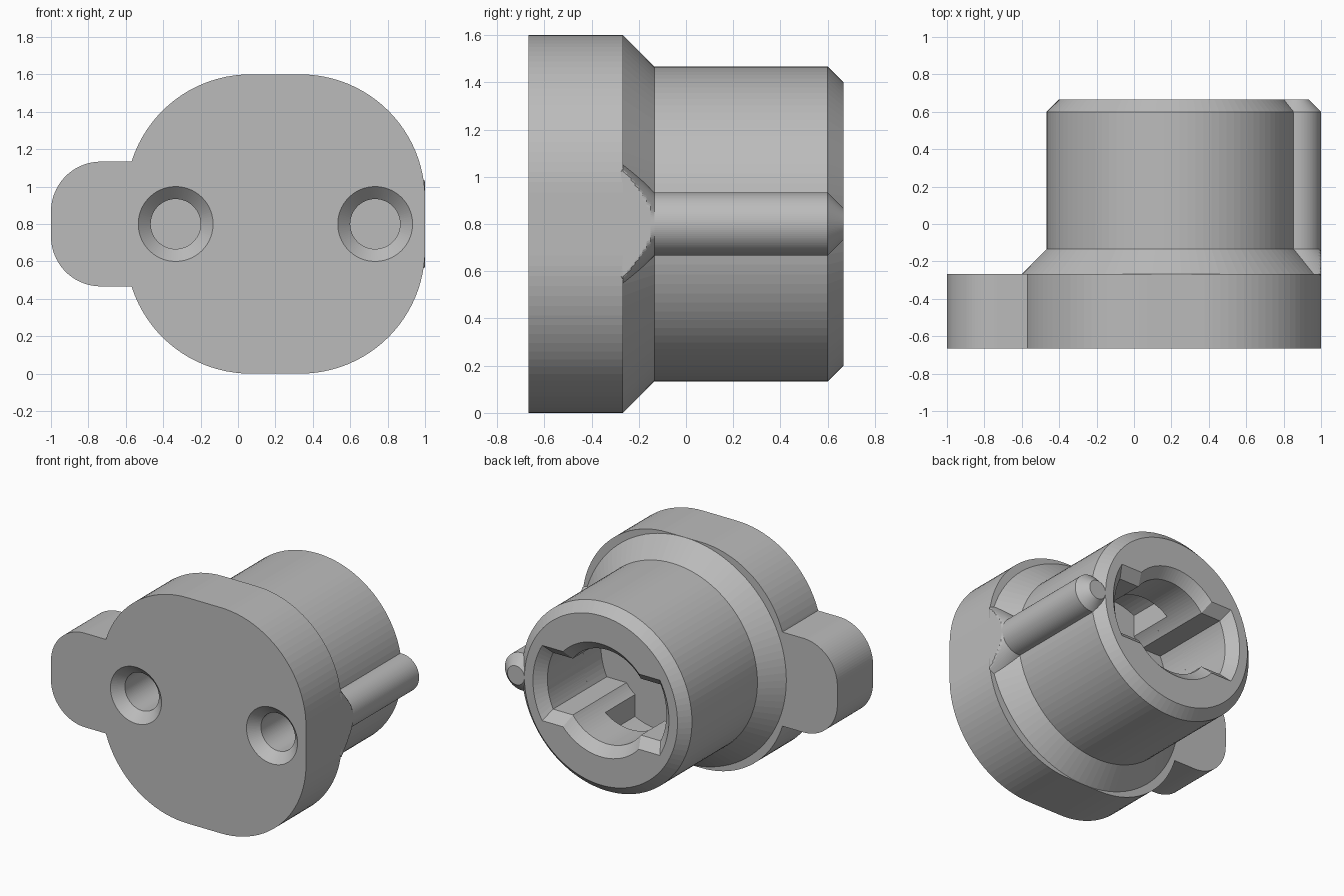
import bpy, bmesh
from math import sin, cos, asin, pi

U = 1 / 15           # base module of the part
CX, CZ = 3 * U, 12 * U   # axis of the barrel

if "Cube" in bpy.data.objects:
    bpy.data.objects.remove(bpy.data.objects["Cube"], do_unlink=True)

grey = bpy.data.materials.new("plain_grey")
grey.use_nodes = True
grey.diffuse_color = (0.5, 0.5, 0.5, 1)
grey.node_tree.nodes["Principled BSDF"].inputs["Base Color"].default_value = grey.diffuse_color


def arc(cx, cz, r, a0, a1, n):
    step = (a1 - a0) / n
    return [(cx + r * cos(a0 + i * step), cz + r * sin(a0 + i * step)) for i in range(n + 1)]


def circle(cx, cz, r, n=96, x_max=9):
    return [(min(x, x_max), z) for x, z in arc(cx, cz, r, 0, 2 * pi, n)[:-1]]


def rounded_rect(cx, cz, hx, hz, r):
    pts = []
    for k, (sx, sz) in enumerate([(1, 1), (-1, 1), (-1, -1), (1, -1)]):
        pts += arc(cx + sx * (hx - r), cz + sz * (hz - r), r, k * pi / 2, (k + 1) * pi / 2, 24)
    return pts


def two_fold(half):
    """Complete an outline with its half-turn copy around the barrel axis."""
    return half + [(2 * CX - x, 2 * CZ - z) for x, z in half]


def key_outline(grow=0.0):
    """Round bore with a wing on each side."""
    rc, rw, h = 5 * U + grow, 7 * U + grow, 3 * U + grow
    a, b = asin(h / rw), asin(h / rc)
    return two_fold(arc(CX, CZ, rw, -a, a, 16) + arc(CX, CZ, rc, b, pi - b, 28))


def turn_outline():
    """Bore in which the wings can turn a quarter up to their stops."""
    a, b = asin(3 / 7), asin(3 / 5)
    return two_fold(arc(CX, CZ, 7 * U, -a, pi / 2 + a, 36)
                    + arc(CX, CZ, 5 * U, pi / 2 + b, pi - b, 6))


def loft(name, sections):
    """Solid through matching outlines (y, points) along y."""
    bm = bmesh.new()
    rings = [[bm.verts.new((x, y, z)) for x, z in pts] for y, pts in sections]
    n = len(rings[0])
    for low, high in zip(rings, rings[1:]):
        for i in range(n):
            j = (i + 1) % n
            bm.faces.new((low[i], low[j], high[j], high[i]))
    bm.faces.new(rings[0])
    bm.faces.new(rings[-1])
    bmesh.ops.recalc_face_normals(bm, faces=bm.faces)
    mesh = bpy.data.meshes.new(name)
    bm.to_mesh(mesh)
    bm.free()
    mesh.materials.append(grey)
    obj = bpy.data.objects.new(name, mesh)
    bpy.context.collection.objects.link(obj)
    return obj


def combine(target, tool, operation):
    mod = target.modifiers.new(tool.name, 'BOOLEAN')
    mod.operation, mod.object, mod.solver = operation, tool, 'EXACT'
    bpy.context.view_layer.objects.active = target
    bpy.ops.object.modifier_apply(modifier=mod.name)
    bpy.data.objects.remove(tool, do_unlink=True)


def prism(name, outline, y0, y1):
    return loft(name, [(y0, outline), (y1, outline)])


def turned(name, cx, profile, x_max=9):
    return loft(name, [(y * U, circle(cx, CZ, r * U, x_max=x_max)) for y, r in profile])


# Flange with side tab
housing = prism("socket_housing", rounded_rect(CX, CZ, 12 * U, 12 * U, 10 * U), -10 * U, -4 * U)
tab = prism("side_tab", rounded_rect(-8 * U, CZ, 7 * U, 5 * U, 4 * U), -10 * U, -4 * U)

# Barrel with flared foot and chamfered end
barrel = turned("barrel", CX, [(-6, 9), (-4, 12), (-2, 10), (9, 10), (10, 9)])

# Locating pin, its flared foot trimmed flush with the flange side
foot = [(-4 + i / 4, 4 - i / 4) for i in range(9)]
pin = turned("locating_pin", 13 * U, [(-6, 1.5)] + foot + [(9, 2), (10, 1)], x_max=15 * U)

for part in (tab, barrel, pin):
    combine(housing, part, 'UNION')

# Keyed socket: chamfered mouth, straight bore, turning chamber
mouth = loft("key_bore", [(3 * U, key_outline()), (9 * U, key_outline()),
                          (10.5 * U, key_outline(1.5 * U))])
chamber = prism("turning_chamber", turn_outline(), 0, 5 * U)
for cutter in (mouth, chamber):
    combine(housing, cutter, 'DIFFERENCE')

# Countersunk screw holes in the front
for side in (-1, 1):
    hole = turned("screw_hole", CX + side * 8 * U, [(-10.5, 3.5), (-9, 2), (-3, 2)])
    combine(housing, hole, 'DIFFERENCE')
